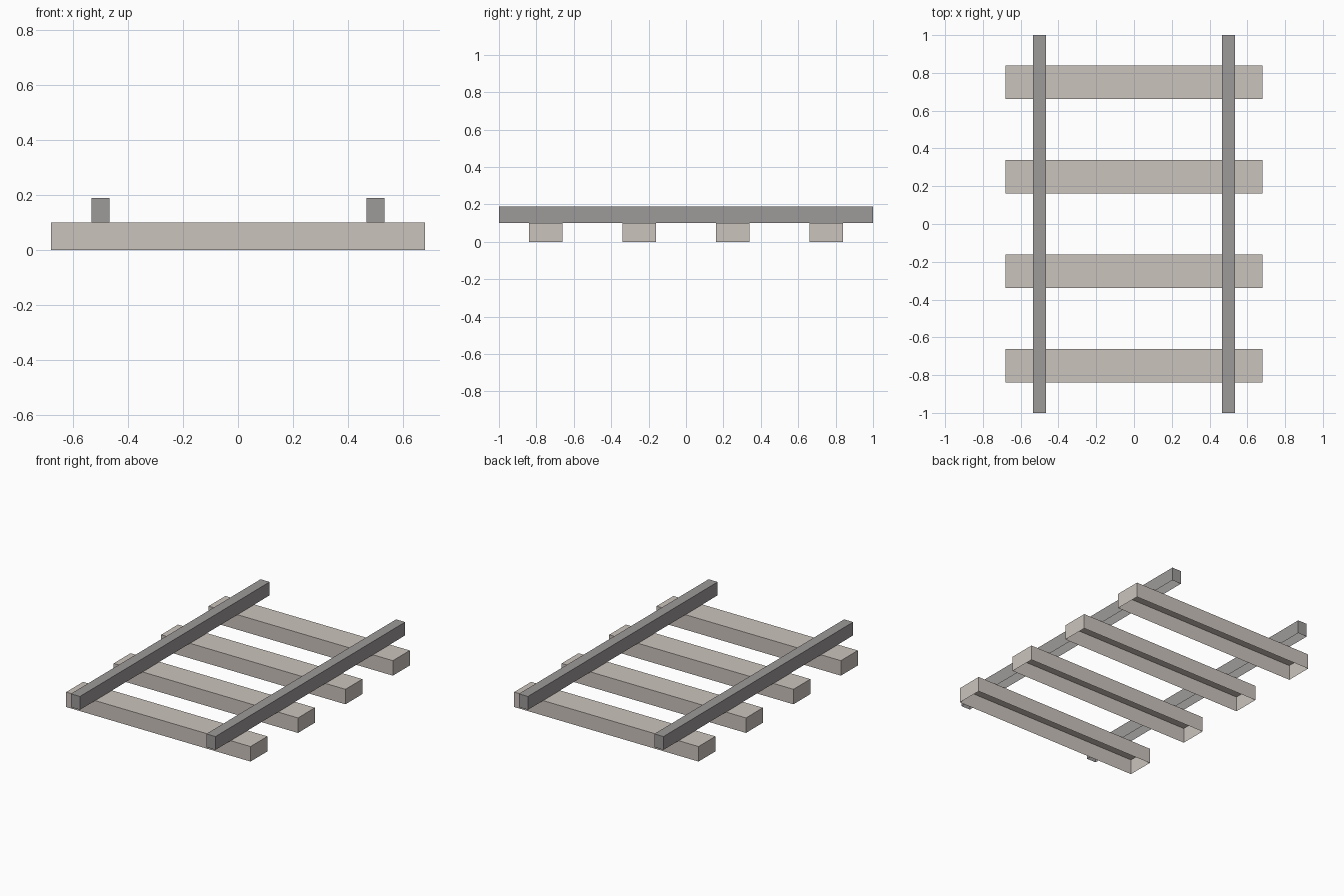
import bpy, bmesh
from mathutils import Vector

if "Cube" in bpy.data.objects:
    bpy.data.objects.remove(bpy.data.objects["Cube"])


def material(name, color):
    mat = bpy.data.materials.new(name)
    mat.diffuse_color = (*color, 1)
    mat.use_nodes = True
    mat.node_tree.nodes["Principled BSDF"].inputs["Base Color"].default_value = mat.diffuse_color
    return mat


def open_box(name, center, size, mat):
    """Box with its hidden underside left open."""
    bm = bmesh.new()
    bmesh.ops.create_cube(bm, size=1)
    bmesh.ops.scale(bm, vec=Vector(size), verts=bm.verts)
    bm.normal_update()
    bottom = [f for f in bm.faces if f.normal.z < -0.5]
    bmesh.ops.delete(bm, geom=bottom, context='FACES')
    mesh = bpy.data.meshes.new(name)
    bm.to_mesh(mesh)
    bm.free()
    mesh.materials.append(mat)
    obj = bpy.data.objects.new(name, mesh)
    obj.location = center
    bpy.context.collection.objects.link(obj)
    return obj


wood = material("sleeper_wood", (0.60, 0.55, 0.51))
steel = material("rail_steel", (0.34, 0.32, 0.32))

SLEEPER = (1.36, 0.178, 0.1)
RAIL = (0.067, 2.0, 0.089)

# Four evenly spaced sleepers on the ground
for i in range(4):
    open_box(f"sleeper_{i + 1}", (0, -0.75 + 0.5 * i, SLEEPER[2] / 2), SLEEPER, wood)

# Two rails resting on the sleepers
for side, x in (("left", -0.5), ("right", 0.5)):
    open_box(f"{side}_rail", (x, 0, SLEEPER[2] + RAIL[2] / 2), RAIL, steel)
